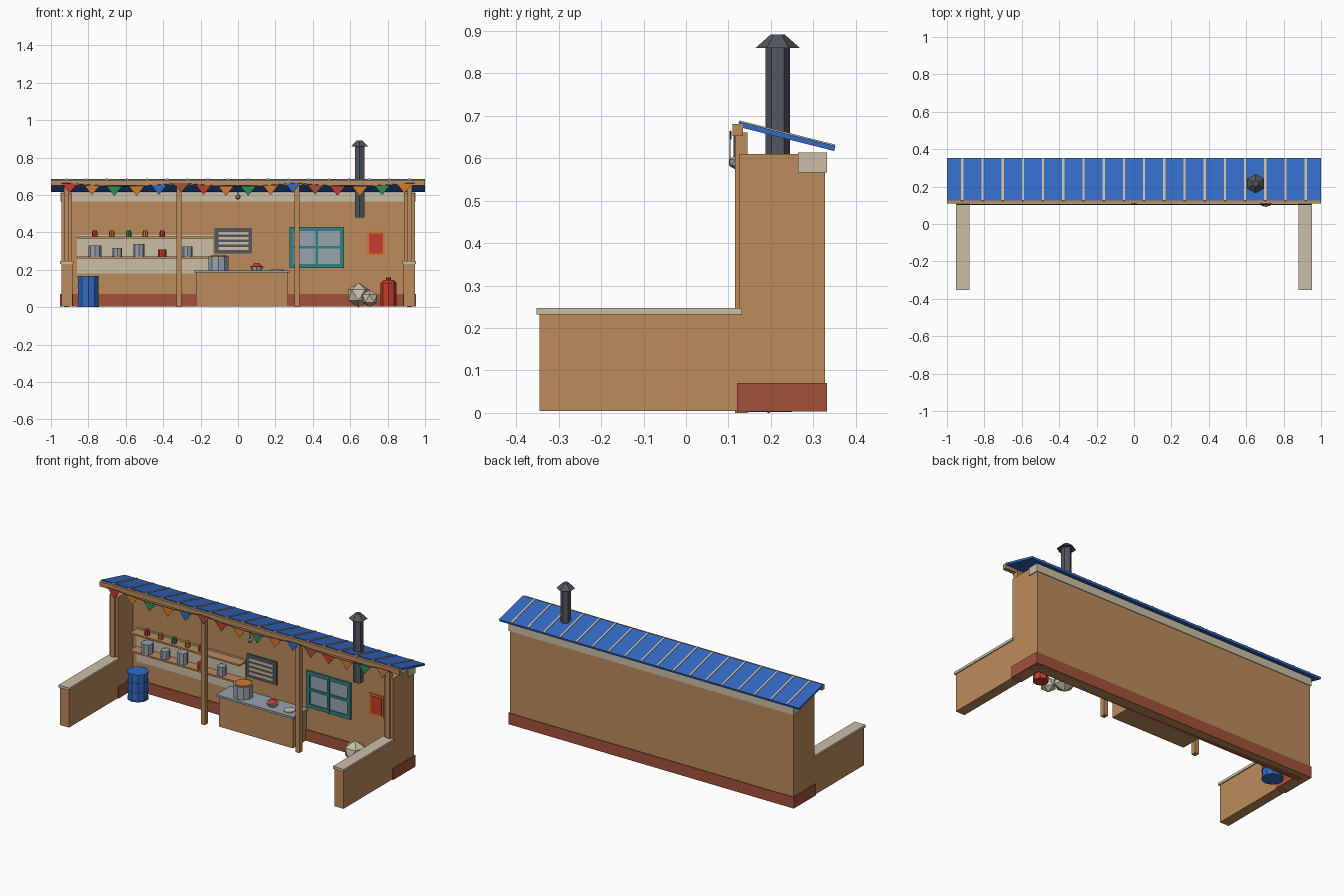
import bpy, bmesh, math
from mathutils import Matrix, Vector

if "Cube" in bpy.data.objects:
    bpy.data.objects.remove(bpy.data.objects["Cube"])

def srgb(r, g, b):
    f = lambda c: c / 12.92 if c <= 0.04045 else ((c + 0.055) / 1.055) ** 2.4
    return (f(r / 255), f(g / 255), f(b / 255), 1)

MATS = {}
for name, c in {"tan_clay": (188, 139, 92), "brick": (162, 82, 58), "cream": (203, 191, 166),
                "blue": (52, 106, 196), "dark_grey": (82, 87, 93), "metal": (152, 163, 174),
                "teal": (48, 130, 130), "red": (196, 60, 46), "orange": (212, 124, 46),
                "green": (46, 140, 84)}.items():
    MATS[name] = bpy.data.materials.new(name)
    MATS[name].diffuse_color = srgb(*c)

def finish(bm, name, mat):
    bmesh.ops.recalc_face_normals(bm, faces=bm.faces)
    me = bpy.data.meshes.new(name)
    bm.to_mesh(me)
    bm.free()
    me.materials.append(MATS[mat])
    ob = bpy.data.objects.new(name, me)
    bpy.context.collection.objects.link(ob)
    return ob

def box(name, mat, x0, x1, y0, y1, z0, z1):
    bm = bmesh.new()
    m = Matrix.Translation(((x0 + x1) / 2, (y0 + y1) / 2, (z0 + z1) / 2)) @ \
        Matrix.Diagonal((x1 - x0, y1 - y0, z1 - z0, 1))
    bmesh.ops.create_cube(bm, size=1, matrix=m)
    return finish(bm, name, mat)

def cyl(name, mat, x, y, z0, z1, r, r2=None, n=8, turn=0):
    bm = bmesh.new()
    m = Matrix.Translation((x, y, (z0 + z1) / 2)) @ Matrix.Rotation(turn, 4, 'Z')
    bmesh.ops.create_cone(bm, cap_ends=True, segments=n, radius1=r,
                          radius2=r if r2 is None else r2, depth=z1 - z0, matrix=m)
    return finish(bm, name, mat)

def ball(name, mat, x, y, z, r, sub=1, turn=0.0):
    bm = bmesh.new()
    m = Matrix.Translation((x, y, z)) @ Matrix.Rotation(turn, 4, 'Z')
    bmesh.ops.create_icosphere(bm, subdivisions=sub, radius=r, matrix=m)
    return finish(bm, name, mat)

def prism(name, mat, pts, offset):
    bm = bmesh.new()
    f = bm.faces.new([bm.verts.new(p) for p in pts])
    g = bmesh.ops.extrude_face_region(bm, geom=[f])["geom"]
    bmesh.ops.translate(bm, vec=offset, verts=[v for v in g if isinstance(v, bmesh.types.BMVert)])
    # the extruded region leaves the first face in place when it is isolated
    if len(bm.faces) < len(pts) + 2:
        bm.faces.new([v for v in f.verts])
    return finish(bm, name, mat)

# Walls, base band and wall caps
BW = 0.268
box("back_wall", "tan_clay", -0.945, 0.945, BW, 0.328, 0.003, 0.61)
box("back_base_band", "brick", -0.95, 0.95, BW - 0.006, 0.332, 0.003, 0.07)
box("back_wall_cap", "cream", -0.95, 0.95, BW - 0.004, 0.332, 0.566, 0.613)
for s, side in ((-1, "left"), (1, "right")):
    def sbox(name, mat, a, b, *rest):
        box(side + name, mat, min(s * a, s * b), max(s * a, s * b), *rest)
    sbox("_side_wall", "tan_clay", 0.887, 0.945, 0.125, 0.328, 0.003, 0.61)
    sbox("_base_band", "brick", 0.881, 0.951, 0.12, 0.332, 0.003, 0.071)
    sbox("_low_wall", "tan_clay", 0.885, 0.945, -0.345, 0.126, 0.005, 0.235)
    sbox("_low_wall_cap", "cream", 0.879, 0.951, -0.352, 0.132, 0.232, 0.247)

# Posts and front beam
for i, x in enumerate((-0.917, -0.315, 0.315, 0.917)):
    box(f"post_{i}", "tan_clay", x - 0.013, x + 0.013, 0.115, 0.145, 0, 0.66)
box("front_beam", "tan_clay", -1, 1, 0.11, 0.134, 0.652, 0.681)

# Sloping roof sheet with ribs
def slab(name, mat, x0, x1, lift, thick):
    ya, za, yb, zb = 0.126, 0.686, 0.352, 0.629
    prism(name, mat, [(x0, ya, za + lift), (x0, yb, zb + lift), (x0, yb - 0.003, zb + lift - thick),
                      (x0, ya - 0.003, za + lift - thick)], Vector((x1 - x0, 0, 0)))
slab("roof_sheet", "blue", -1, 1, 0, 0.012)
for i in range(18):
    x = -0.918 + i * 0.108
    slab(f"roof_rib_{i}", "cream", x - 0.006, x + 0.006, 0.003, 0.006)

# Chimney
cyl("chimney_pipe", "dark_grey", 0.65, 0.216, 0.48, 0.865, 0.029, n=6, turn=0)
cyl("chimney_cap", "dark_grey", 0.65, 0.216, 0.86, 0.891, 0.052, 0.017, n=6, turn=0)

# Shelf back panel, shelves, jars and pots
box("shelf_panel", "cream", -0.86, -0.135, BW - 0.006, BW, 0.18, 0.385)
for z in (0.265, 0.372):
    box("shelf", "tan_clay", -0.86, -0.13, 0.2, BW, z - 0.005, z + 0.005)
for i, mat in enumerate(("red", "orange", "green", "orange", "red")):
    x = -0.765 + i * 0.09
    cyl(f"jar_{i}", mat, x, 0.228, 0.377, 0.402, 0.015)
    cyl(f"jar_lid_{i}", mat, x, 0.228, 0.402, 0.411, 0.012)
for x, r, h, mat in ((-0.765, 0.034, 0.06, "metal"), (-0.645, 0.026, 0.048, "metal"),
                     (-0.53, 0.03, 0.068, "metal"), (-0.405, 0.022, 0.038, "red"),
                     (-0.27, 0.026, 0.054, "metal")):
    cyl("shelf_pot", mat, x, 0.23, 0.27, 0.27 + h, r)

# Counter with cooking pot, bowl and plate
box("counter_body", "tan_clay", -0.225, 0.268, 0.14, BW, 0.003, 0.185)
box("counter_top", "metal", -0.236, 0.278, 0.13, BW, 0.185, 0.197)
cyl("cooking_pot", "metal", -0.105, 0.2, 0.197, 0.272, 0.056, n=10)
cyl("pot_soup", "orange", -0.105, 0.2, 0.272, 0.277, 0.047, n=10)
cyl("bowl", "cream", 0.1, 0.19, 0.197, 0.219, 0.026, 0.038)
cyl("bowl_food", "red", 0.1, 0.19, 0.219, 0.237, 0.028, 0.012)
cyl("plate", "cream", 0.21, 0.19, 0.197, 0.202, 0.034)

# Louvred vent
box("vent_panel", "dark_grey", -0.125, 0.076, BW - 0.008, BW, 0.286, 0.424)
for i in range(4):
    z = 0.314 + i * 0.0275
    box(f"vent_slat_{i}", "cream", -0.105, 0.056, BW - 0.014, BW - 0.006, z - 0.007, z + 0.007)

# Window with cross bars
box("window_glass", "metal", 0.28, 0.565, BW - 0.004, BW, 0.213, 0.428)
for x, w in ((0.286, 0.022), (0.422, 0.014), (0.557, 0.022)):
    box("window_upright", "teal", x - w / 2, x + w / 2, BW - 0.012, BW, 0.21, 0.43)
for z, w in ((0.221, 0.022), (0.32, 0.014), (0.419, 0.022)):
    box("window_rail", "teal", 0.275, 0.568, BW - 0.011, BW, z - w / 2, z + w / 2)

# Framed panel
box("panel_frame", "orange", 0.69, 0.787, BW - 0.006, BW, 0.276, 0.404)
box("panel_face", "red", 0.701, 0.776, BW - 0.009, BW - 0.005, 0.287, 0.393)

# Blue drum with rims, gas bottle, rocks
cyl("drum", "blue", -0.8, 0.19, 0.003, 0.166, 0.057, n=10)
for z in (0.006, 0.055, 0.11, 0.161):
    cyl("drum_rim", "blue", -0.8, 0.19, z - 0.004, z + 0.004, 0.06, n=10)
cyl("gas_bottle", "red", 0.805, 0.19, 0.003, 0.13, 0.042)
cyl("gas_bottle_shoulder", "red", 0.805, 0.19, 0.13, 0.146, 0.042, 0.026)
cyl("gas_bottle_valve", "dark_grey", 0.805, 0.19, 0.146, 0.16, 0.014)
ball("large_rock", "cream", 0.645, 0.195, 0.065, 0.066, turn=0.3)
ball("small_rock", "cream", 0.705, 0.132, 0.047, 0.046, turn=0.9)

# Hanging lamp
ball("lamp_bulb", "metal", 0, 0.115, 0.59, 0.016)
cyl("lamp_rod", "dark_grey", 0, 0.115, 0.6, 0.655, 0.003, n=6)

# Bunting: sagging string and triangular flags
def string_z(x):
    t = ((x + 0.915) % 0.61) / 0.61
    return 0.664 - 0.018 * 4 * t * (1 - t)
step = 1.79 / 15
cols = ("red", "orange", "green", "orange", "blue", "brick")
for i in range(16):
    x = -0.9 + i * step
    z = string_z(x)
    prism(f"flag_{i}", cols[i % 6], [(x - 0.041, 0.102, z), (x + 0.041, 0.102, z), (x, 0.102, z - 0.052)],
          Vector((0, 0.003, 0)))
cu = bpy.data.curves.new("bunting_string", 'CURVE')
cu.dimensions = '3D'
cu.bevel_depth = 0.0025
cu.bevel_resolution = 0
sp = cu.splines.new('POLY')
sp.points.add(30)
for i, p in enumerate(sp.points):
    x = -0.945 + i * 0.063
    p.co = (x, 0.1045, string_z(x), 1)
cu.materials.append(MATS["dark_grey"])
bpy.context.collection.objects.link(bpy.data.objects.new("bunting_string", cu))

for m in bpy.data.materials:
    if m.users and not m.is_grease_pencil:
        m.use_nodes = True
        m.node_tree.nodes["Principled BSDF"].inputs["Base Color"].default_value = m.diffuse_color
